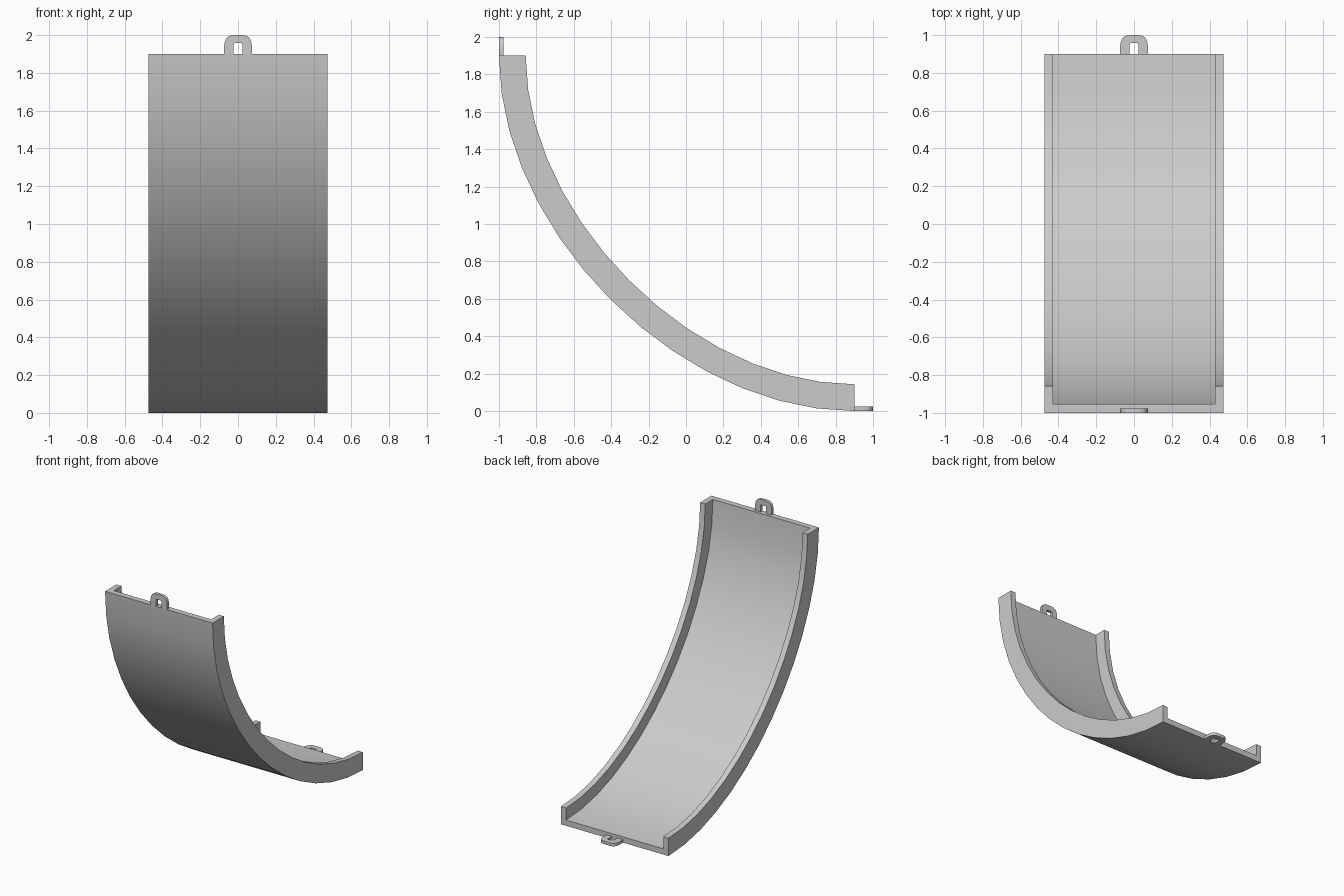
import bpy, bmesh
from mathutils import Vector

if "Cube" in bpy.data.objects:
    bpy.data.objects.remove(bpy.data.objects["Cube"])


def make_object(name, rings, close_ring, smooth):
    """Skin a list of closed section loops into a solid."""
    bm = bmesh.new()
    loops = [[bm.verts.new(p) for p in ring] for ring in rings]
    n = len(rings[0])
    pairs = list(zip(loops, loops[1:]))
    if close_ring:
        pairs.append((loops[-1], loops[0]))
    else:
        bm.faces.new(loops[0])
        bm.faces.new(loops[-1])
    for a, b in pairs:
        for i in range(n):
            j = (i + 1) % n
            bm.faces.new((a[i], a[j], b[j], b[i]))
    bmesh.ops.recalc_face_normals(bm, faces=bm.faces)
    mesh = bpy.data.meshes.new(name)
    bm.to_mesh(mesh)
    bm.free()
    ob = bpy.data.objects.new(name, mesh)
    bpy.context.collection.objects.link(ob)
    if smooth:
        bpy.ops.object.select_all(action='DESELECT')
        ob.select_set(True)
        bpy.context.view_layer.objects.active = ob
        bpy.ops.object.shade_smooth_by_angle(angle=0.6)
    return ob


# Curved track: U-shaped section swept along a cubic Bezier in the YZ plane
ctrl = [Vector(p) for p in ((-1, 1.9), (-1, 0.957), (-0.043, 0), (0.9, 0))]
section = [(-0.475, 0), (0.475, 0), (0.475, 0.143), (0.43, 0.143),
           (0.43, 0.046), (-0.43, 0.046), (-0.43, 0.143), (-0.475, 0.143)]
STEPS = 14
rings = []
for k in range(STEPS + 1):
    t = k / STEPS
    s = 1 - t
    a, b, c, d = ctrl
    p = a * s**3 + b * 3*s*s*t + c * 3*s*t*t + d * t**3
    tan = ((b - a) * s*s + (c - b) * 2*s*t + (d - c) * t*t).normalized()
    nrm = Vector((-tan.y, tan.x))
    rings.append([(x, p.x + nrm.x * h, p.y + nrm.y * h) for x, h in section])
make_object("curved_track", rings, False, True)

# Connector loops: flat arches standing off each end of the track
half_outer = [(0.073, 0), (0.073, 0.045), (0.069, 0.07), (0.059, 0.087),
              (0.043, 0.097), (0.022, 0.1)]
half_inner = [(0.024, 0), (0.024, 0.045), (0.024, 0.055), (0.023, 0.056),
              (0.018, 0.057), (0.01, 0.057)]


def mirrored(half):
    return half + [(-x, h) for x, h in reversed(half)]


def connector(name, place):
    rings = [[place(*o, 0), place(*o, 0.024), place(*i, 0.024), place(*i, 0)]
             for o, i in zip(mirrored(half_outer), mirrored(half_inner))]
    make_object(name, rings, False, True)


connector("top_loop", lambda x, h, d: (x, -1 + d, 1.9 + h))
connector("bottom_loop", lambda x, h, d: (x, 0.9 + h, d))
